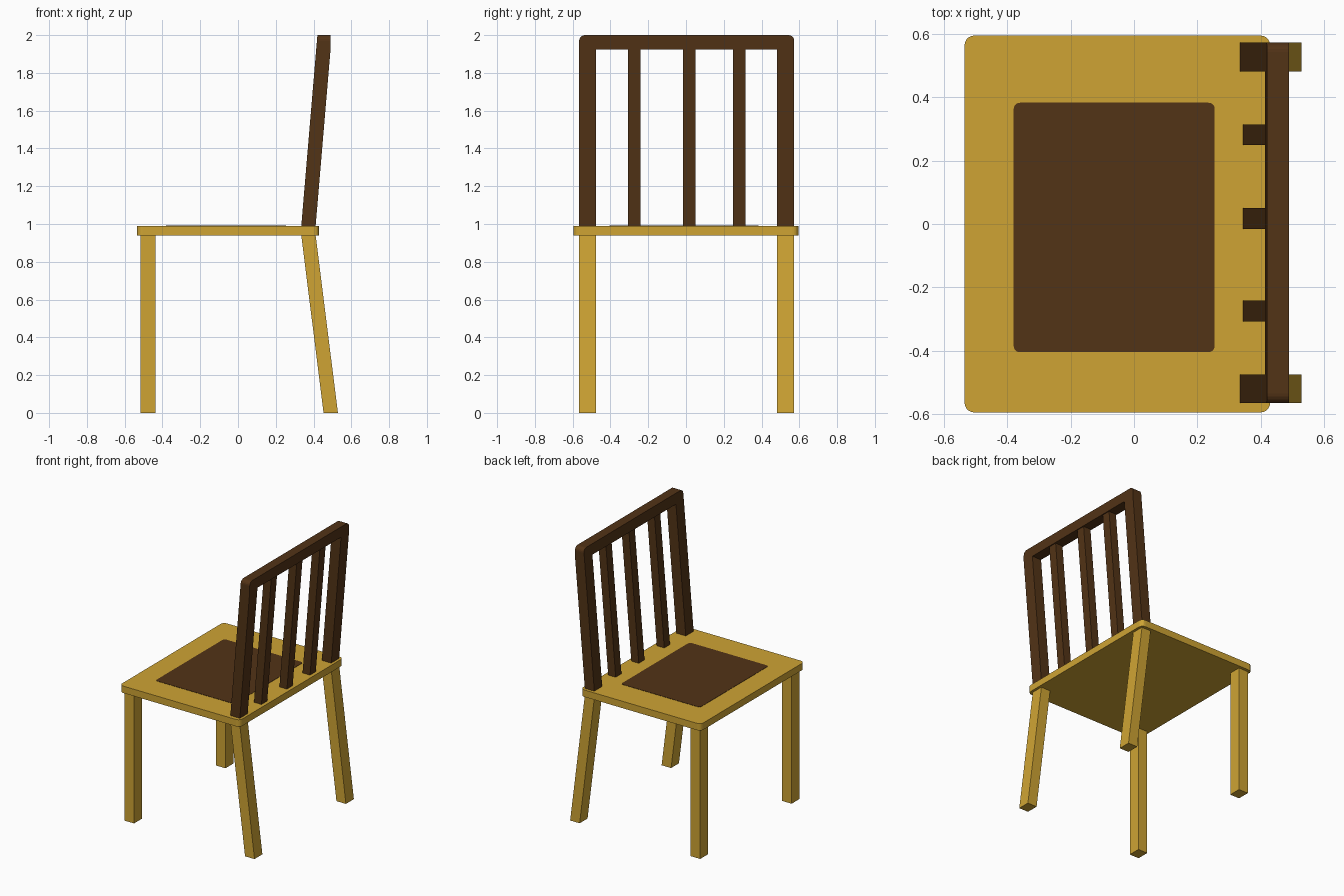
import bpy, bmesh
from math import sin, cos, radians

if "Cube" in bpy.data.objects:
    bpy.data.objects.remove(bpy.data.objects["Cube"])


def material(name, rgb):
    m = bpy.data.materials.new(name)
    m.diffuse_color = (*rgb, 1)
    m.use_nodes = True
    m.node_tree.nodes["Principled BSDF"].inputs["Base Color"].default_value = m.diffuse_color
    return m


GOLD = material("light_wood", (0.62, 0.37, 0.034))
BROWN = material("dark_wood", (0.085, 0.033, 0.008))


def prism(name, profile, offset, mat, deform=None):
    """Extrude a closed 3D profile by an offset vector, then optionally move its vertices."""
    bm = bmesh.new()
    face = bm.faces.new([bm.verts.new(p) for p in profile])
    ext = bmesh.ops.extrude_face_region(bm, geom=[face], use_keep_orig=True)
    verts = [g for g in ext["geom"] if isinstance(g, bmesh.types.BMVert)]
    bmesh.ops.translate(bm, verts=verts, vec=offset)
    if deform:
        for v in bm.verts:
            v.co.x = deform(v.co)
    bmesh.ops.recalc_face_normals(bm, faces=bm.faces)
    me = bpy.data.meshes.new(name)
    bm.to_mesh(me)
    bm.free()
    me.materials.append(mat)
    ob = bpy.data.objects.new(name, me)
    bpy.context.collection.objects.link(ob)
    return ob


def arc(cx, cy, r, start, steps=5):
    return [(cx + r * cos(radians(start + 90 * i / steps)),
             cy + r * sin(radians(start + 90 * i / steps))) for i in range(steps + 1)]


def slab(name, x0, x1, y0, y1, z0, z1, r, mat):
    """Horizontal board with rounded corners."""
    pts = (arc(x1 - r, y1 - r, r, 0) + arc(x0 + r, y1 - r, r, 90)
           + arc(x0 + r, y0 + r, r, 180) + arc(x1 - r, y0 + r, r, 270))
    return prism(name, [(x, y, z0) for x, y in pts], (0, 0, z1 - z0), mat)


def post(name, xb, xt, w, y0, y1, z0, z1, mat):
    """Square bar leaning in x from xb at the bottom to xt at the top."""
    pts = [(xb, y0, z0), (xb + w, y0, z0), (xt + w, y0, z1), (xt, y0, z1)]
    return prism(name, pts, (0, y1 - y0, 0), mat)


# Seat and inlaid pad
slab("seat", -0.535, 0.43, -0.595, 0.595, 0.94, 0.99, 0.03, GOLD)
slab("seat_pad", -0.38, 0.255, -0.405, 0.383, 0.98, 0.992, 0.02, BROWN)

# Legs: straight at the front, splayed at the back
for side, y0, y1 in (("right", -0.566, -0.476), ("left", 0.482, 0.573)):
    post("front_leg_" + side, -0.515, -0.515, 0.077, y0, y1, 0, 0.94, GOLD)
    post("back_leg_" + side, 0.453, 0.335, 0.076, y0, y1, 0, 0.94, GOLD)

# Backrest frame: one arch, sheared backwards, trimmed flat behind the top rail
SLOPE, Z0 = 0.0845, 0.99
R = 0.03
outline = ([(-0.476, Z0), (-0.476, 1.925), (0.482, 1.925), (0.482, Z0), (0.573, Z0)]
           + [(0.573, 1.925)] + arc(0.573 - R, 2 - R, R, 0)
           + arc(-0.566 + R, 2 - R, R, 90) + [(-0.566, 1.925), (-0.566, Z0)])
prism("back_frame", [(0.335, y, z) for y, z in outline], (0.076, 0, 0), BROWN,
      lambda c: min(c.x + SLOPE * (c.z - Z0), 0.49))

# Back slats
for i, y in enumerate((-0.275, 0.017, 0.282)):
    post(f"back_slat_{i + 1}", 0.344, 0.344 + SLOPE * 0.945, 0.06,
         y - 0.033, y + 0.033, Z0, Z0 + 0.945, BROWN)
